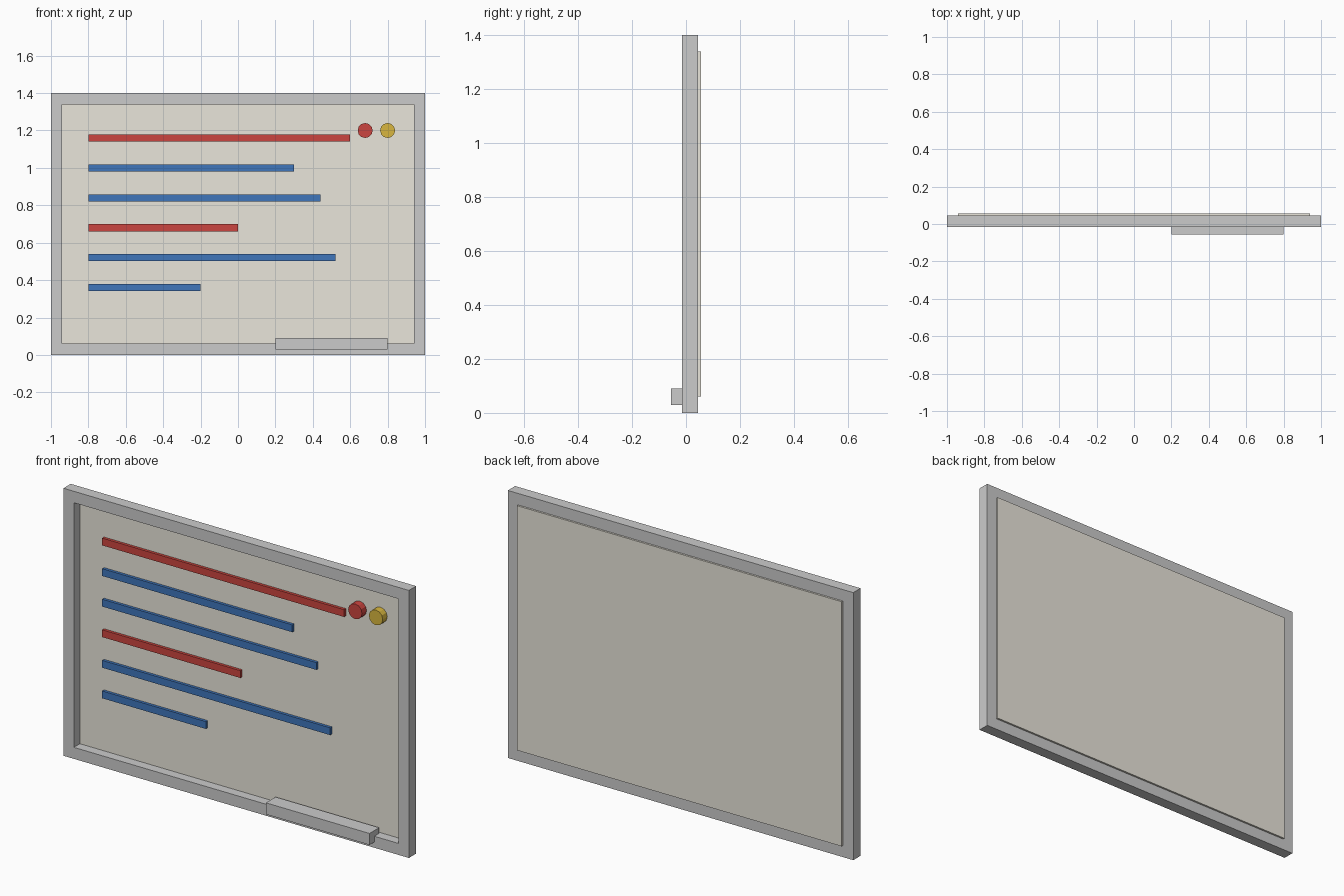
import bpy, bmesh
from math import pi
from mathutils import Matrix

if "Cube" in bpy.data.objects:
    bpy.data.objects.remove(bpy.data.objects["Cube"])


def material(name, rgb):
    m = bpy.data.materials.new(name)
    m.diffuse_color = (*rgb, 1)
    m.use_nodes = True
    m.node_tree.nodes["Principled BSDF"].inputs["Base Color"].default_value = m.diffuse_color
    return m


def add_object(name, bm, mat=None):
    bmesh.ops.recalc_face_normals(bm, faces=bm.faces)
    mesh = bpy.data.meshes.new(name)
    bm.to_mesh(mesh)
    bm.free()
    ob = bpy.data.objects.new(name, mesh)
    bpy.context.collection.objects.link(ob)
    if mat:
        mesh.materials.append(mat)
    return ob


def box(name, x, y, z, mat=None):
    """Box from (min, max) pairs on each axis."""
    bm = bmesh.new()
    size = [b - a for a, b in (x, y, z)]
    centre = [(a + b) / 2 for a, b in (x, y, z)]
    bmesh.ops.create_cube(bm, size=1, matrix=Matrix.Translation(centre) @ Matrix.Diagonal((*size, 1)))
    return add_object(name, bm, mat)


def disc(name, x, z, radius, y0, y1, mat):
    """Short cylinder with its axis along y."""
    bm = bmesh.new()
    place = Matrix.Translation((x, (y0 + y1) / 2, z)) @ Matrix.Rotation(pi / 2, 4, 'X')
    bmesh.ops.create_cone(bm, cap_ends=True, segments=12, radius1=radius, radius2=radius,
                          depth=y1 - y0, matrix=place)
    return add_object(name, bm, mat)


def rectangular_frame(name, half_width, height, rail, y0, y1):
    """Four loops (outer/inner, front/back) bridged into a mitred frame."""
    bm = bmesh.new()
    loops = []
    for inset, y in ((0, y0), (rail, y0), (rail, y1), (0, y1)):
        w, low, high = half_width - inset, inset, height - inset
        loops.append([bm.verts.new((x, y, z)) for x, z in
                      ((-w, low), (w, low), (w, high), (-w, high))])
    for a, b in zip(loops, loops[1:] + loops[:1]):
        for i in range(4):
            j = (i + 1) % 4
            bm.faces.new((a[i], a[j], b[j], b[i]))
    return add_object(name, bm)


white = material("board_white", (0.82, 0.79, 0.71))
red = material("red", (0.60, 0.06, 0.05))
blue = material("blue", (0.05, 0.18, 0.50))
yellow = material("yellow", (0.69, 0.47, 0.05))

# Frame around the board
rectangular_frame("frame", 1, 1.4, 0.06, -0.015, 0.045)

# Writing surface, standing slightly proud of the frame at the back
box("board_panel", (-0.94, 0.94), (0.035, 0.055), (0.06, 1.34), white)

# Pen tray on the lower rail
box("pen_tray", (0.2, 0.8), (-0.055, 0.025), (0.03, 0.09))

# Written lines, evenly spaced down the board
lines = [(0.6, red), (0.3, blue), (0.44, blue), (0.0, red), (0.52, blue), (-0.2, blue)]
for i, (end, mat) in enumerate(lines):
    z = 1.16 - 0.16 * i
    box(f"written_line_{i + 1}", (-0.8, end), (0.02, 0.035), (z - 0.019, z + 0.019), mat)

# Round magnets
disc("red_magnet", 0.68, 1.2, 0.04, -0.003, 0.035, red)
disc("yellow_magnet", 0.8, 1.2, 0.04, -0.003, 0.035, yellow)
